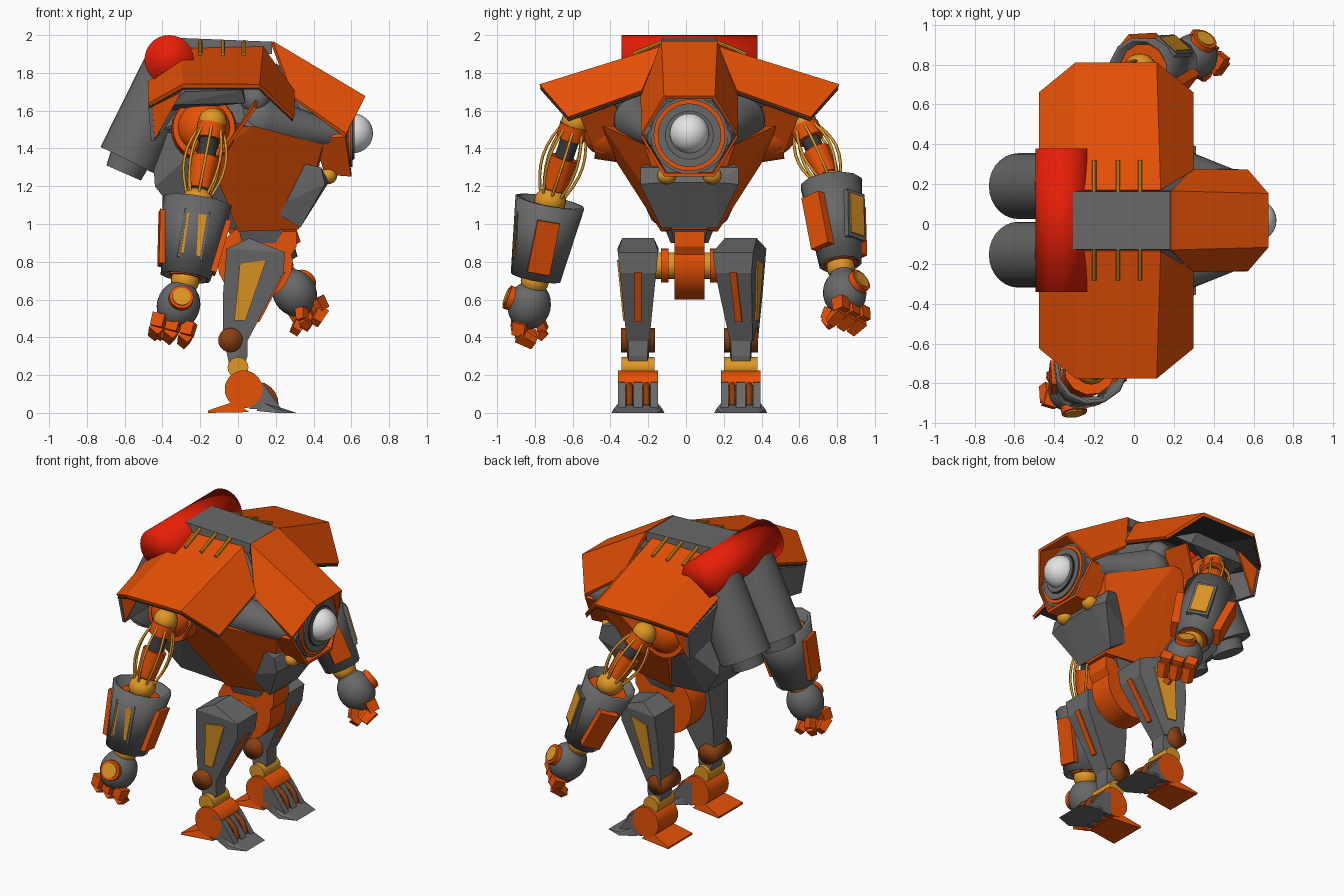
import bpy, bmesh, math
from mathutils import Vector as V

if "Cube" in bpy.data.objects:
    bpy.data.objects.remove(bpy.data.objects["Cube"])

MID = 0.018          # centre line of the body in y
SIDES = {"right": -1, "left": 1}


def material(name, rgb):
    m = bpy.data.materials.new(name)
    m.use_nodes = True
    m.diffuse_color = (*rgb, 1)
    m.node_tree.nodes["Principled BSDF"].inputs["Base Color"].default_value = (*rgb, 1)
    return m


ORANGE = material("orange paint", (0.87, 0.09, 0.002))
GREY = material("grey metal", (0.14, 0.14, 0.14))
DARK = material("dark metal", (0.04, 0.04, 0.045))
YELLOW = material("yellow brass", (0.74, 0.31, 0.018))
RED = material("red drum paint", (0.8, 0.013, 0.002))
WHITE = material("white lens", (0.77, 0.77, 0.77))
BROWN = material("brown copper", (0.25, 0.05, 0.006))


def finish(name, bm, mat, angle=0):
    bmesh.ops.recalc_face_normals(bm, faces=bm.faces)
    me = bpy.data.meshes.new(name)
    bm.to_mesh(me)
    bm.free()
    me.materials.append(mat)
    if angle:
        me.polygons.foreach_set("use_smooth", [True] * len(me.polygons))
        me.set_sharp_from_angle(angle=math.radians(angle))
    ob = bpy.data.objects.new(name, me)
    bpy.context.collection.objects.link(ob)
    return ob


def hull(name, pts, mat):
    bm = bmesh.new()
    for p in pts:
        bm.verts.new(p)
    res = bmesh.ops.convex_hull(bm, input=bm.verts)
    loose = {g for g in res["geom_interior"] + res["geom_unused"] if isinstance(g, bmesh.types.BMVert)}
    bmesh.ops.delete(bm, geom=list(loose), context="VERTS")
    return finish(name, bm, mat)


def tube(name, a, b, r1, r2, mat, n=24, angle=40, caps=True):
    a, b = V(a), V(b)
    bm = bmesh.new()
    bmesh.ops.create_cone(bm, cap_ends=caps, segments=n, radius1=r1, radius2=r2, depth=(b - a).length)
    q = (b - a).to_track_quat("Z", "Y")
    for v in bm.verts:
        v.co = q @ v.co + (a + b) / 2
    return finish(name, bm, mat, angle if n > 8 else 0)


def ball(name, c, size, mat, axis=(0, 0, 1)):
    bm = bmesh.new()
    bmesh.ops.create_uvsphere(bm, u_segments=24, v_segments=14, radius=1)
    q = V(axis).to_track_quat("Z", "Y")
    for v in bm.verts:
        v.co = q @ (v.co * V(size)) + V(c)
    return finish(name, bm, mat, 180)


def sheet(name, quads, mat, thick):
    bm = bmesh.new()
    for q in quads:
        bm.faces.new([bm.verts.new(p) for p in q])
    bmesh.ops.remove_doubles(bm, verts=bm.verts, dist=1e-4)
    mod = finish(name, bm, mat).modifiers.new("thickness", "SOLIDIFY")
    mod.thickness, mod.offset = thick, 0


def wire(name, pts, r, mat):
    cu = bpy.data.curves.new(name, "CURVE")
    cu.dimensions, cu.bevel_depth, cu.bevel_resolution = "3D", r, 1
    sp = cu.splines.new("POLY")
    sp.points.add(len(pts) - 1)
    for p, co in zip(sp.points, pts):
        p.co = (*co, 1)
    cu.materials.append(mat)
    bpy.context.collection.objects.link(bpy.data.objects.new(name, cu))


def at(s, x, y, z):
    return V((x, MID + s * y, z))


def pair(*pts):
    return [at(s, *p) for s in (-1, 1) for p in pts]


def panel(name, c, along, across, normal, h, w, t, mat):
    hull(name, [c + along * h * i + across * w * j + normal * t * k
                for i in (-.5, .5) for j in (-.5, .5) for k in (-.5, .5)], mat)


# Torso
hull("torso_shell", pair((-.2, .46, 1.5), (.08, .46, 1.52), (.45, .24, 1.42), (.42, .12, 1.25),
                         (.32, .09, .97), (0, .15, .96), (-.15, .4, 1.35)), ORANGE)
hull("lower_back", pair((-.46, .24, 1.5), (-.44, .26, 1.2), (-.3, .2, 1.02), (0, .14, .97),
                        (-.15, .4, 1.45), (-.05, .2, 1.2)), GREY)
hull("upper_frame", pair((-.4, .3, 1.5), (-.3, .13, 1.9), (.14, .13, 1.9), (.4, .2, 1.5), (.1, .4, 1.5),
                         (-.2, .4, 1.6)), GREY)
hull("spine_plate", pair((-.31, .145, 1.985), (.18, .145, 1.965), (-.31, .15, 1.9), (.18, .15, 1.9)), GREY)
hull("chest_plate", pair((.44, .26, 1.3), (.46, .26, 1.21), (.33, .15, .98), (.17, .16, 1.08),
                         (.3, .22, 1.33), (.48, .14, 1.22)), GREY)

# Head hood, face rings and lens
hood = [[at(s, .18, .145, 1.96) for s in (-1, 1)] + [at(s, .67, .13, 1.67) for s in (1, -1)],
        [at(s, .6, .13, 1.26) for s in (-1, 1)] + [at(s, .46, .13, 1.27) for s in (1, -1)]]
for s in SIDES.values():
    hood.append([at(s, *p) for p in ((.18, .145, 1.96), (.67, .13, 1.67), (.57, .255, 1.47), (.29, .25, 1.67))])
    hood.append([at(s, *p) for p in ((.57, .255, 1.47), (.6, .13, 1.26), (.46, .13, 1.27), (.4, .25, 1.46))])
sheet("head_hood", hood, ORANGE, .02)
hull("head_core", pair((.57, .12, 1.65), (.55, .24, 1.47), (.56, .12, 1.27), (.2, .13, 1.85), (.3, .2, 1.4)), GREY)
for i, (r, x, m) in enumerate([(.205, .585, GREY), (.19, .595, ORANGE), (.168, .605, GREY), (.13, .612, DARK),
                               (.125, .618, GREY)]):
    tube(f"face_ring_{i}", (.55, MID, 1.47), (x, MID, 1.47), r, r, m, 32)
ball("lens", (.61, MID, 1.48), (.105, .105, .105), WHITE)

# Back drum and pelvis keel
tube("back_drum", (-.365, MID - .36, 1.87), (-.365, MID + .36, 1.87), .13, .13, RED, 32, 180)
tube("pelvis_keel", (.09, MID - .08, .8), (.09, MID + .08, .8), .2, .2, ORANGE, 20)
hull("pelvis_front", pair((.05, .08, .96), (.31, .08, .96), (.31, .08, .88), (.2, .08, .7)), ORANGE)
hull("waist", pair((0, .14, 1.0), (.26, .1, 1.0), (.02, .1, .9), (.2, .08, .9)), GREY)


def trunk_side(n, s):
    # Shoulder roof with a dark lining, a grey rear flap and orange inner ribs
    roof = [((-.29, .15, 1.92), (.13, .15, 1.93), (.11, .79, 1.73), (-.29, .79, 1.73)),
            ((.13, .15, 1.93), (.29, .25, 1.70), (.29, .64, 1.56), (.11, .79, 1.73)),
            ((-.47, .15, 1.80), (-.29, .15, 1.92), (-.29, .79, 1.73), (-.47, .64, 1.63))]
    drop = V((0, 0, .015))
    sheet(f"{n}_shoulder_roof", [[at(s, *p) for p in q] for q in roof], ORANGE, .022)
    sheet(f"{n}_roof_lining", [[at(s, *p) - drop for p in q] for q in roof], DARK, .006)
    sheet(f"{n}_rear_flap", [[at(s, *p) for p in ((-.465, .63, 1.62), (-.465, .3, 1.72), (-.42, .3, 1.48),
                                                  (-.45, .6, 1.44))]], GREY, .02)
    sheet(f"{n}_rear_rib", [[at(s, *p) for p in ((-.46, .62, 1.62), (-.3, .62, 1.7), (-.44, .59, 1.45))]], ORANGE, .015)
    sheet(f"{n}_front_rib", [[at(s, *p) for p in ((.1, .35, 1.66), (.09, .6, 1.62), (-.08, .5, 1.38),
                                                  (-.08, .35, 1.38))]], ORANGE, .015)
    hull(f"{n}_shoulder_cap", [at(s, *p) for p in ((-.36, .6, 1.63), (-.28, .62, 1.7), (.02, .62, 1.71),
                               (.04, .58, 1.64), (-.3, .4, 1.75), (.02, .4, 1.78), (-.36, .4, 1.6))], GREY)
    for x in (-.2, -.08, .03):
        tube(f"{n}_roof_rod", at(s, x, .14, 1.965), at(s, x, .3, 1.9), .011, .011, YELLOW, 8)
    # Shoulder socket
    tube(f"{n}_socket_ring", at(s, -.18, .36, 1.5), at(s, -.18, .49, 1.51), .175, .165, ORANGE, 24)
    ball(f"{n}_socket_dome", at(s, -.18, .47, 1.51), (.14, .14, .1), ORANGE, (0, s, 0))
    # Cheek pod and throat ball
    tube(f"{n}_cheek_pod", at(s, .12, .265, 1.55), at(s, .57, .17, 1.46), .135, .055, GREY)
    ball(f"{n}_pod_back", at(s, .12, .265, 1.55), (.135, .135, .135), GREY)
    ball(f"{n}_collar_ball", at(s, .09, .32, 1.66), (.08, .08, .08), GREY)
    ball(f"{n}_throat_ball", at(s, .475, .12, 1.255), (.05, .05, .045), YELLOW)
    # Back tank with nozzle
    tube(f"{n}_tank", at(s, -.35, .172, 1.8), at(s, -.58, .172, 1.335), .165, .165, GREY, 28)
    tube(f"{n}_tank_nozzle", at(s, -.57, .17, 1.35), at(s, -.605, .17, 1.27), .11, .1, GREY, 20)


def leg(n, s, twist):
    Y = .272
    half = lambda z: .062 + (z - .4) * .1
    turned = lambda x, y, z: at(s, x, y + twist * (.06 - x), z)

    # Hip joint
    tube(f"{n}_hip_axle", at(s, .1, .05, .78), at(s, .1, Y, .78), .07, .07, YELLOW)
    tube(f"{n}_hip_ring", at(s, .1, .11, .78), at(s, .1, .15, .78), .09, .09, ORANGE)
    # Thigh with outer panel and front slot
    thigh = [(-.06, .87), (.06, .925), (.25, .85), (.24, .74), (.05, .38), (-.08, .39), (-.08, .62)]
    hull(f"{n}_thigh", [turned(x, Y + k * (half(z) - (.03 if z > .9 else 0)), z)
                        for x, z in thigh for k in (-1, 1)], GREY)
    face = [(.01, .79), (.15, .81), (.04, .49), (-.02, .49)]
    hull(f"{n}_thigh_panel", [turned(x, Y + half(z) + o, z) for x, z in face for o in (-.01, .008)], YELLOW)
    hull(f"{n}_thigh_slot", [turned(x + o, Y + w, z) for x, z in ((.243, .745), (.105, .48))
                             for o in (-.03, .008) for w in (-.018, .018)], ORANGE)
    # Knee, shin and ankle
    tube(f"{n}_knee", at(s, -.04, Y - .09, .385), at(s, -.04, Y + .09, .385), .065, .065, BROWN, 20, 180)
    hull(f"{n}_shin", [at(s, x, Y + k * w, z) for k in (-1, 1) for x, w, z in
                       ((-.08, .05, .42), (.05, .055, .42), (.05, .05, .3), (.03, .05, .23), (-.04, .06, .22))], GREY)
    tube(f"{n}_ankle", at(s, 0, Y - .088, .24), at(s, 0, Y + .088, .24), .055, .055, YELLOW)
    # Foot
    tube(f"{n}_foot_drum", at(s, .03, Y - .105, .125), at(s, .03, Y + .105, .125), .1, .1, ORANGE, 28)
    hull(f"{n}_heel", [at(s, x, Y + k * w, z) for k in (-1, 1) for x, w, z in
                       ((-.16, .13, 0), (-.16, .13, .012), (-.02, .1, .06), (.06, .1, .004))], ORANGE)
    hull(f"{n}_toe_plate", [at(s, x, Y + k * w, z) for k in (-1, 1) for x, w, z in
                            ((.1, .09, .07), (.1, .1, .01), (.31, .1, 0), (.2, .14, .0), (.2, .13, .02))], GREY)
    for o, w in ((-.085, .02), (0, .025), (.085, .02)):
        hull(f"{n}_toe_rib", [at(s, x, Y + o + k * w, z) for k in (-1, 1) for x, z in
                              ((.06, .18), (.13, .16), (.23, .02), (.06, .02))], GREY)
    for o in (-.045, .045):
        arc = [at(s, .1 + .1 * math.cos(t * .3), Y + o, .04 + .11 * math.sin(t * .3)) for t in range(6)]
        wire(f"{n}_toe_arch", arc, .018, BROWN)


def arm(n, s, shoulder, elbow, wrist, palm, out):
    sh, el, wr, pa, out = map(V, (shoulder, elbow, wrist, palm, out))
    # Upper arm with a cage of rods
    d = (el - sh).normalized()
    ball(f"{n}_shoulder_ball", sh, (.075, .075, .075), YELLOW)
    tube(f"{n}_shoulder_cuff", sh + d * .02, sh + d * .1, .078, .073, ORANGE)
    tube(f"{n}_upper_core", sh, el, .05, .05, DARK, 12)
    tube(f"{n}_upper_sleeve", sh + (el - sh) * .45, sh + (el - sh) * .85, .075, .06, ORANGE, 12)
    u = d.orthogonal().normalized()
    w = d.cross(u)
    for i in range(8):
        a = math.tau * i / 8
        rad = u * math.cos(a) + w * math.sin(a)
        wire(f"{n}_cage_rod", [sh + (el - sh) * (k / 8) + rad * (.05 + .06 * math.sin(math.pi * k / 8))
                               for k in range(9)], .008, YELLOW)
    ball(f"{n}_elbow_ball", el, (.085, .085, .075), YELLOW)
    # Forearm cup with panels
    d = (wr - el).normalized()
    out = (out - d * out.dot(d)).normalized()
    fwd = d.cross(out)
    low = wr - d * .02
    cup = tube(f"{n}_forearm", el, low, .168, .115, GREY, 12, 20, False)
    cup.modifiers.new("wall", "SOLIDIFY").thickness = .02
    tube(f"{n}_forearm_core", el + d * .05, low, .13, .09, ORANGE, 12)
    mid = (el + low) / 2
    span = d * (low - el).length
    slope = (span - out * .053).normalized()
    panel(f"{n}_panel_frame", mid + out * .133, slope, fwd, out, .26, .135, .03, GREY)
    panel(f"{n}_panel", mid + out * .143, slope, fwd, out, .22, .105, .025, YELLOW)
    for k in (-1, 1):
        f = fwd * k
        slope = (span - f * .053).normalized()
        panel(f"{n}_side_bar", mid + f * .148 + d * .02, slope, out, f, .29, .12, .05, ORANGE)
    # Wrist and palm
    ball(f"{n}_wrist_ball", wr, (.075, .075, .075), YELLOW)
    h = (pa - wr).normalized()
    out = (out - h * out.dot(h)).normalized()
    fwd = h.cross(out)
    ball(f"{n}_palm", pa, (.115, .115, .13), GREY, h)
    tube(f"{n}_palm_neck", wr + h * .03, pa + h * .01, .06, .113, GREY)
    tube(f"{n}_palm_ring", pa, pa - h * .02 + out * .125, .068, .064, ORANGE)
    tube(f"{n}_palm_disc", pa, pa - h * .021 + out * .132, .05, .048, YELLOW)
    # Curled fingers and thumb
    for k in (-1, 0, 1):
        a = pa + h * .08 + fwd * k * .08 + out * .03
        b = a + h * .07 - out * .005
        c = b + h * .03 - out * .09
        tube(f"{n}_finger_base", a, b, .05, .046, ORANGE, 4)
        tube(f"{n}_finger_tip", b, c, .044, .034, ORANGE, 4)
    a = pa + h * .08 - out * .07 + fwd * .05
    tube(f"{n}_thumb_base", a, a + h * .05 - out * .04, .036, .034, ORANGE, 4)
    tube(f"{n}_thumb_tip", a + h * .05 - out * .04, a + h * .1 - out * .02, .034, .026, ORANGE, 4)


for n, s in SIDES.items():
    trunk_side(n, s)
    leg(n, s, .22 if s > 0 else 0)
arm("right", -1, (-.135, -.585, 1.54), (-.215, -.72, 1.12), (-.28, -.8, .70), (-.315, -.83, .57), (.05, -1, 0))
arm("left", 1, (-.12, .62, 1.53), (.03, .77, 1.21), (.22, .82, .77), (.3, .84, .635), (.75, .8, 0))
